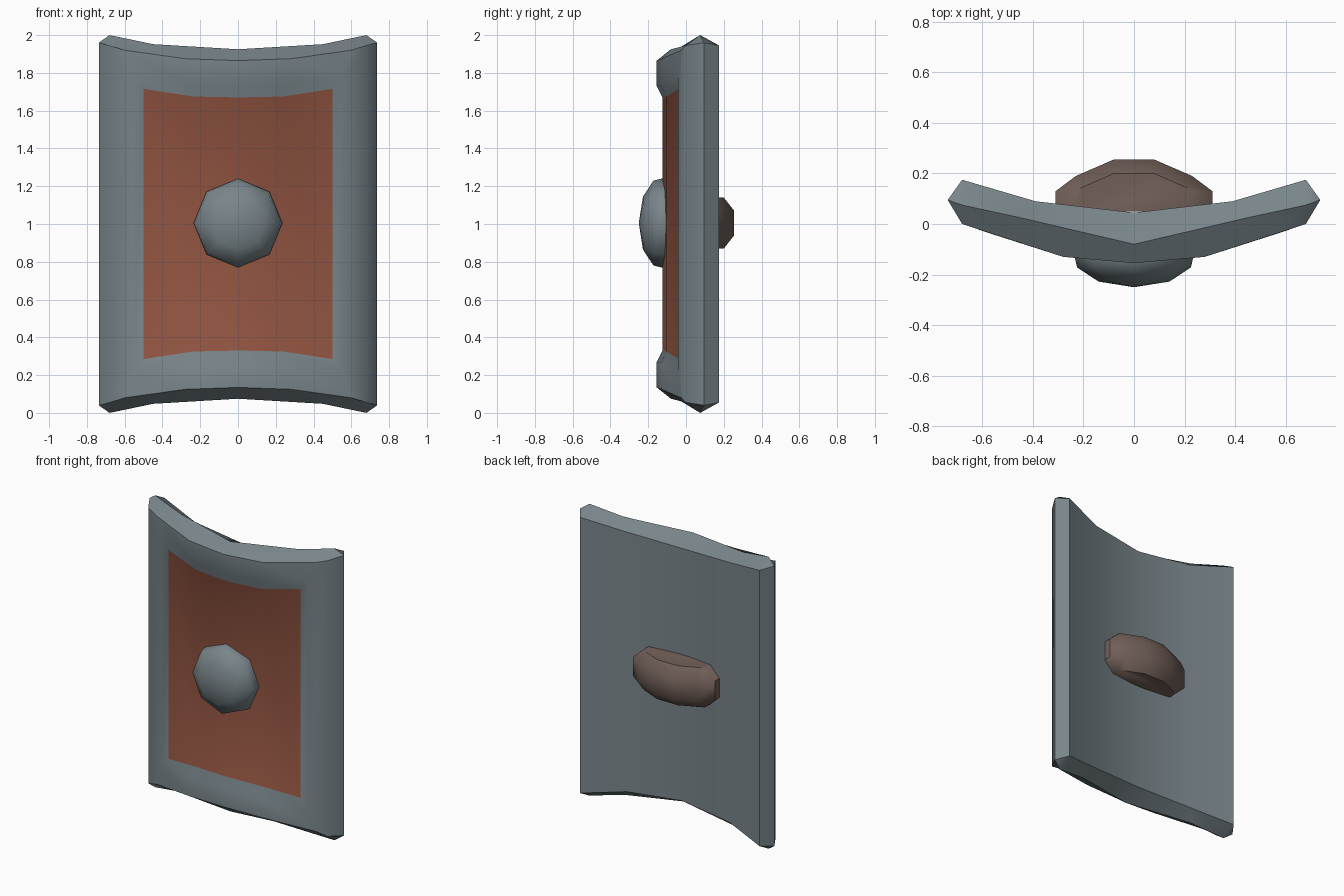
import bpy, bmesh, math
from mathutils import Vector

if "Cube" in bpy.data.objects:
    bpy.data.objects.remove(bpy.data.objects["Cube"])


def material(name, rgb):
    m = bpy.data.materials.new(name)
    m.diffuse_color = (*rgb, 1)
    m.use_nodes = True
    m.node_tree.nodes["Principled BSDF"].inputs["Base Color"].default_value = m.diffuse_color
    return m


STEEL = material("grey_steel", (0.19, 0.235, 0.255))
LEATHER = material("red_brown_panel", (0.28, 0.088, 0.052))
GRIP = material("dark_brown_grip", (0.165, 0.115, 0.096))


def finish(name, bm, mats, angle=46):
    bmesh.ops.remove_doubles(bm, verts=bm.verts, dist=0.0005)
    bmesh.ops.recalc_face_normals(bm, faces=bm.faces)
    me = bpy.data.meshes.new(name)
    bm.to_mesh(me)
    bm.free()
    for m in mats:
        me.materials.append(m)
    ob = bpy.data.objects.new(name, me)
    bpy.context.collection.objects.link(ob)
    bpy.ops.object.select_all(action='DESELECT')
    ob.select_set(True)
    bpy.context.view_layer.objects.active = ob
    bpy.ops.object.shade_smooth_by_angle(angle=math.radians(angle))
    return ob


def bridge(bm, a, b):
    n = len(a)
    for i in range(n):
        bm.faces.new((a[i], a[(i + 1) % n], b[(i + 1) % n], b[i]))


def mirrored_loop(bm, q):
    """Closed loop of 14 points from the upper right quarter (x, y, z)."""
    low = [(x, y, 2 - z) for x, y, z in q]
    flip = lambda pts: [(-x, y, z) for x, y, z in pts]
    pts = q + low[::-1] + flip(low[1:]) + flip(q[1:][::-1])
    return [bm.verts.new(p) for p in pts]


def strips(bm, loop, mat):
    for i in range(-3, 3):
        f = bm.faces.new((loop[i], loop[i + 1], loop[6 - i], loop[(7 - i) % 14]))
        f.material_index = mat


# shield: curved plate with bevelled rim and recessed panel
bm = bmesh.new()
quarters = [
    # back face
    [(0, .045, 1.865), (.39, .09, 1.89), (.68, .175, 1.945), (.68, .175, 1.945)],
    # outer ridge
    [(0, -.08, 1.925), (.45, .025, 1.952), (.68, .075, 2.0), (.737, .095, 1.96)],
    # front edge
    [(0, -.155, 1.865), (.28, -.13, 1.875), (.6, -.026, 1.92), (.68, 0, 1.945)],
    # inner frame edge
    [(0, -.155, 1.73), (.27, -.131, 1.735), (.555, -.042, 1.78), (.555, -.042, 1.78)],
    # panel edge
    [(0, -.125, 1.67), (.24, -.105, 1.675), (.5, -.037, 1.715), (.5, -.037, 1.715)],
]
loops = [mirrored_loop(bm, q) for q in quarters]
for a, b in zip(loops, loops[1:]):
    bridge(bm, a, b)
strips(bm, loops[0], 0)
strips(bm, loops[-1], 1)
finish("shield_plate", bm, [STEEL, LEATHER])

# boss: eight-sided dome on the front
bm = bmesh.new()
rings = []
for r, y in [(.235, -.08), (.235, -.13), (.225, -.172), (.14, -.228)]:
    rings.append([bm.verts.new((r * math.sin(k * math.pi / 4), y,
                                1.005 + r * math.cos(k * math.pi / 4))) for k in range(8)])
for a, b in zip(rings, rings[1:]):
    bridge(bm, a, b)
tip = bm.verts.new((0, -.25, 1.005))
for k in range(8):
    bm.faces.new((rings[-1][k], rings[-1][(k + 1) % 8], tip))
bm.faces.new(rings[0])
finish("boss", bm, [STEEL])

# grip: bevelled solid handle on the back
bm = bmesh.new()
wide = [(.31, .05), (.31, .13), (.23, .19), (.08, .255)]
narrow = [(.235, .05), (.235, .13), (.2, .147), (.08, .2)]
rings = []
for half, z in [(narrow, -.135), (wide, -.065), (wide, .065), (narrow, .135)]:
    pts = half + [(-x, y) for x, y in half[::-1]]
    rings.append([bm.verts.new((x, y, 1.005 + z)) for x, y in pts])
for a, b in zip(rings, rings[1:]):
    bridge(bm, a, b)
bm.faces.new(rings[0])
bm.faces.new(rings[-1])
finish("grip", bm, [GRIP])
